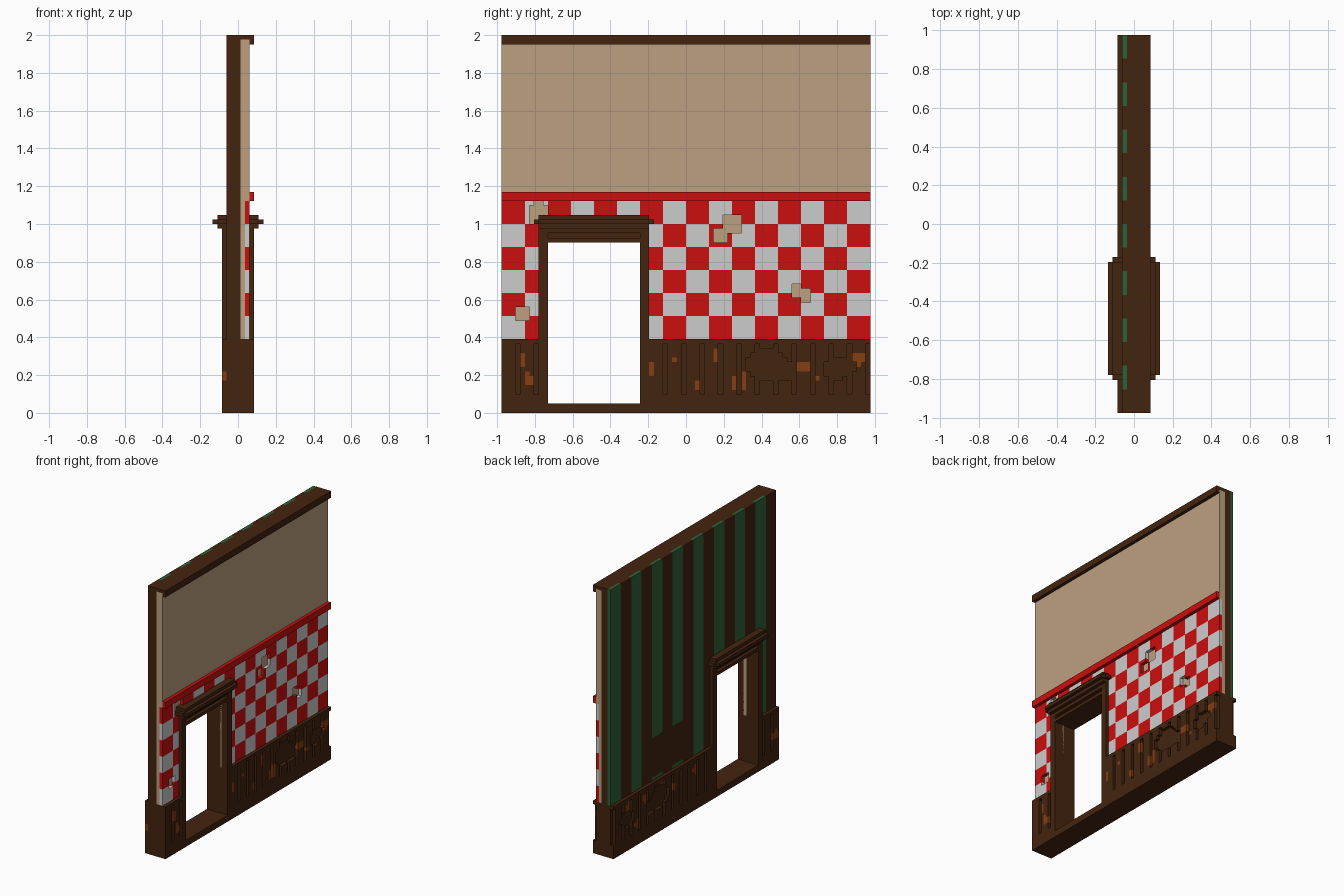
import bpy, bmesh

if "Cube" in bpy.data.objects:
    bpy.data.objects.remove(bpy.data.objects["Cube"])

V = 1 / 41          # one block of the grid; the wall is 80 x 82 blocks


def srgb(r, g, b):
    return [((c / 255 + 0.055) / 1.055) ** 2.4 if c > 10 else c / 255 / 12.92 for c in (r, g, b)] + [1]


def material(name, *rgb):
    m = bpy.data.materials.new(name)
    m.diffuse_color = srgb(*rgb)
    m.use_nodes = True
    m.node_tree.nodes["Principled BSDF"].inputs["Base Color"].default_value = m.diffuse_color
    return m


wood = material("dark_wood", 68, 36, 15)
rust = material("worn_wood", 132, 62, 20)
plaster = material("tan_plaster", 188, 160, 126)
red = material("red_tile", 203, 15, 15)
white = material("white_tile", 206, 204, 204)
green = material("green_stripe", 46, 96, 55)


def finish(name, bm, mats):
    me = bpy.data.meshes.new(name)
    bm.to_mesh(me)
    bm.free()
    for m in mats:
        me.materials.append(m)
    ob = bpy.data.objects.new(name, me)
    bpy.context.collection.objects.link(ob)
    return ob


def boxes(name, mat, *specs):
    """Boxes given as x0, x1, y0, y1, z0, z1 in blocks."""
    bm = bmesh.new()
    for x0, x1, y0, y1, z0, z1 in specs:
        for v in bmesh.ops.create_cube(bm, size=1)["verts"]:
            v.co.x = V * (x1 if v.co.x > 0 else x0)
            v.co.y = V * (y1 if v.co.y > 0 else y0)
            v.co.z = V * (z1 if v.co.z > 0 else z0)
    return finish(name, bm, [mat])


def sheet(name, x, k0, k1, keep, mats, colour):
    """One-block-thick layer whose outer (+x) side lies at x, coloured per block."""
    bm = bmesh.new()
    verts = {}

    def vert(j, k):
        if (j, k) not in verts:
            verts[j, k] = bm.verts.new((x * V, j * V, k * V))
        return verts[j, k]

    for j in range(-40, 40):
        for k in range(k0, k1):
            if keep(j, k):
                f = bm.faces.new([vert(j, k), vert(j + 1, k), vert(j + 1, k + 1), vert(j, k + 1)])
                f.material_index = colour(j, k)
    ob = finish(name, bm, mats)
    mod = ob.modifiers.new("thickness", "SOLIDIFY")
    mod.thickness = V
    mod.offset = -1
    return ob


def inside(j, k, spots):
    """Is the block centre in one of the ellipses (y, z, ry, rz)?"""
    y, z = (j + 0.5) * V, (k + 0.5) * V
    return any(((y - a) / ry) ** 2 + ((z - b) / rz) ** 2 < 1 for a, b, ry, rz in spots)


def off_door(j, k):
    return not (-32 <= j < -8 and k < 40)


def around_door(x0, x1, z0, z1):
    """Wall layer split into two piers and a part over the door."""
    parts = [(x0, x1, -40, -30, z0, min(z1, 40)), (x0, x1, -10, 40, z0, min(z1, 40))]
    if z1 > 40:
        parts.append((x0, x1, -40, 40, 40, z1))
    return parts


# Wall core and plaster
boxes("wall_core", wood, *around_door(-1.5, 0.5, 16, 81))
boxes("plaster_backing", plaster, *around_door(0.5, 1.5, 16, 46))
boxes("plaster_upper", plaster, (0.5, 2.5, -40, 40, 46, 81))
boxes("top_cap", wood, (-1.5, 3.5, -40, 40, 81, 82), (2.5, 3.5, -40, 40, 80, 81))
boxes("tile_rail", red, (2.5, 3.5, -40, 40, 46, 48))

# Chequered tiles with broken spots showing the plaster
broken = [(0.24, 1.0, 0.058, 0.056), (0.18, 0.94, 0.04, 0.045), (0.59, 0.65, 0.036, 0.042),
          (0.63, 0.62, 0.032, 0.036), (-0.87, 0.53, 0.042, 0.042), (-0.78, 1.05, 0.05, 0.062)]
sheet("wall_tiles", 2.5, 16, 46,
      lambda j, k: off_door(j, k) and not inside(j, k, broken),
      [red, white], lambda j, k: ((j + 40) // 5 + (45 - k) // 5) % 2)


# Striped wallpaper on the back, two stripes torn near the bottom
def stripe(j, k):
    torn = 5 <= j < 20 and 17 <= k < 29
    return int((39 - j) // 5 % 2 == 0 and not torn)


sheet("striped_wallpaper", -1.5, 16, 82, off_door, [wood, green], stripe)

# Wainscot core and grooved boards on both sides
boxes("wainscot_core", wood, *around_door(-2.5, 2.5, 0, 16))
gaps = [(0.43, 0.25, 0.11, 0.085), (0.52, 0.22, 0.05, 0.05), (0.81, 0.24, 0.085, 0.06)]
worn_front = [(0.63, 0.245, 0.036, 0.036), (0.91, 0.29, 0.04, 0.036), (-0.83, 0.18, 0.03, 0.03),
              (-0.866, 0.28, 0.016, 0.045), (-0.183, 0.235, 0.016, 0.04), (0.06, 0.15, 0.016, 0.03),
              (0.158, 0.3, 0.014, 0.03), (0.255, 0.165, 0.016, 0.04), (0.305, 0.17, 0.016, 0.045),
              (0.68, 0.18, 0.02, 0.03), (-0.06, 0.28, 0.014, 0.02)]
worn_back = [(0.8, 0.32, 0.02, 0.04), (0.6, 0.31, 0.03, 0.035), (0.4, 0.32, 0.03, 0.035),
             (0.27, 0.27, 0.02, 0.035), (0.01, 0.31, 0.03, 0.035), (-0.11, 0.29, 0.025, 0.035),
             (0.7, 0.16, 0.02, 0.03), (-0.94, 0.2, 0.036, 0.036)]


def board(j, k):
    groove = (j + 37) % 4 == 0 and 4 <= k < 15
    return off_door(j, k) and not groove and not (4 <= k < 15 and inside(j, k, gaps))


for name, x, worn in (("front_wainscot", 3.5, worn_front), ("back_wainscot", -2.5, worn_back)):
    sheet(name, x, 0, 16, board, [wood, rust], lambda j, k: int(inside(j, k, worn)))

# Door frame, threshold and stepped hood
boxes("door_frame", wood,
      (-3.5, 3.5, -32, -30, 0, 40), (-3.5, 3.5, -10, -8, 0, 40),
      (-3.5, 3.5, -30, -10, 37, 38), (-2.5, 2.5, -30, -10, 38, 39),
      (-3.5, 3.5, -30, -10, 39, 40))
boxes("door_threshold", wood, (-3.5, 3.5, -30, -10, 0, 2))
boxes("door_hood", wood,
      (-4.5, 4.5, -32, -8, 40, 41), (-4.5, 4.5, -33, -7, 41, 42),
      (-5.5, 5.5, -32, -8, 41, 42), (-4.5, 4.5, -32, -8, 42, 43))
